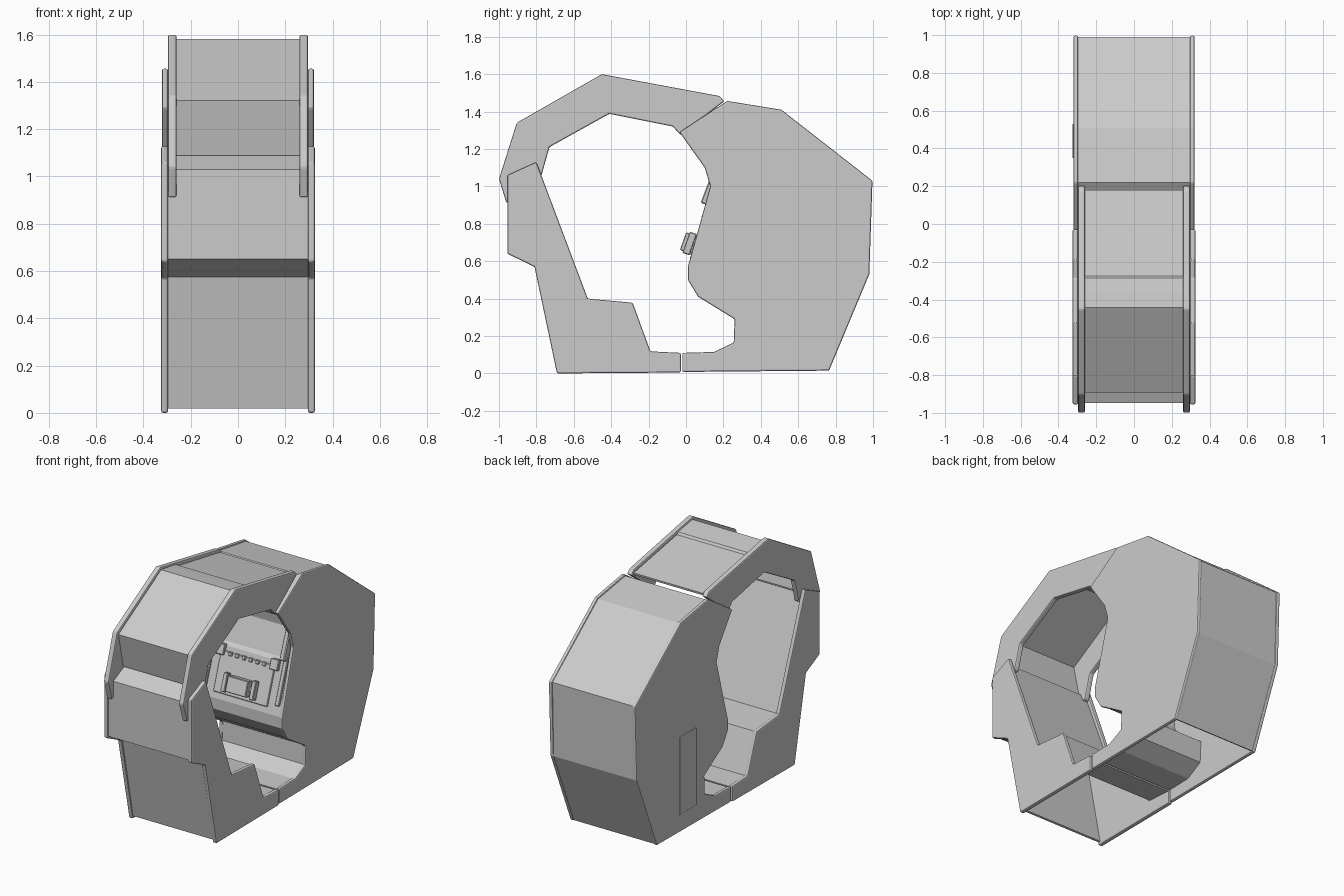
import bpy, bmesh, math

grey = bpy.data.materials.new("plain grey")
grey.diffuse_color = (0.6, 0.6, 0.6, 1)


def finish(name, bm):
    bmesh.ops.recalc_face_normals(bm, faces=bm.faces)
    me = bpy.data.meshes.new(name)
    bm.to_mesh(me)
    bm.free()
    me.materials.append(grey)
    ob = bpy.data.objects.new(name, me)
    bpy.context.collection.objects.link(ob)
    return ob


def bevel(ob, width, segments=2):
    m = ob.modifiers.new("bevel", "BEVEL")
    m.width, m.segments, m.limit_method = width, segments, "ANGLE"


def plate(name, profile, x0, x1, width=0.008):
    """Side plate: a (y, z) outline extruded from x0 to x1."""
    bm = bmesh.new()
    f = bm.faces.new([bm.verts.new((x0, y, z)) for y, z in profile])
    r = bmesh.ops.extrude_face_region(bm, geom=[f])
    vs = [v for v in r["geom"] if isinstance(v, bmesh.types.BMVert)]
    bmesh.ops.translate(bm, verts=vs, vec=(x1 - x0, 0, 0))
    ob = finish(name, bm)
    bevel(ob, width)
    return ob


def both_sides(name, profile, x0, x1):
    plate(name + "_right", profile, x0, x1)
    plate(name + "_left", profile, -x0, -x1)


def skin(name, path, half, thick=0.014):
    """Folded sheet: a (y, z) path stretched across the width."""
    bm = bmesh.new()
    rows = [[bm.verts.new((s * half, y, z)) for s in (-1, 1)] for y, z in path]
    for a, b in zip(rows, rows[1:]):
        bm.faces.new((a[0], a[1], b[1], b[0]))
    ob = finish(name, bm)
    m = ob.modifiers.new("thickness", "SOLIDIFY")
    m.thickness, m.offset, m.use_even_offset = thick, 0, True
    return ob


def box(name, loc, size, tilt=0.0, width=0.006):
    bm = bmesh.new()
    bmesh.ops.create_cube(bm, size=1)
    bmesh.ops.scale(bm, vec=size, verts=bm.verts)
    ob = finish(name, bm)
    ob.location = loc
    ob.rotation_euler.x = tilt
    bevel(ob, width, 1)
    return ob


def on_dash(name, x, z, size, out=0.0):
    """Box lying on the sloped dashboard."""
    y = 0.02 + (z - 0.57) * 0.355
    return box(name, (x, y - out, z), size, -0.34, 0.004)


# rear housing: side plates and folded skin with dashboard and footwell
rear = [(0.22, 1.457), (0.51, 1.41), (0.997, 1.03), (0.98, 0.53), (0.765, 0.015),
        (-0.02, 0.008), (-0.02, 0.11), (0.15, 0.115), (0.255, 0.165), (0.26, 0.29),
        (0.065, 0.41), (0.01, 0.50), (0.01, 0.57), (0.13, 1.0), (0.10, 1.10),
        (-0.035, 1.29)]
both_sides("rear_side_plate", rear, 0.296, 0.321)
skin("rear_housing_skin", [
    (0.755, 0.022), (0.968, 0.53), (0.982, 1.025), (0.505, 1.395), (0.22, 1.44),
    (-0.015, 1.285), (0.20, 1.20), (0.22, 1.08), (0.15, 0.90), (0.13, 0.88),
    (0.022, 0.57), (0.022, 0.50), (0.075, 0.42), (0.272, 0.295), (0.265, 0.16),
    (0.155, 0.10), (-0.018, 0.095)], 0.298)

# service hatch on the left side
plate("service_hatch", [(0.35, 0.13), (0.53, 0.13), (0.53, 0.65), (0.35, 0.65)],
      -0.319, -0.326, 0.003)

# front base: side plates and folded skin with seat and backrest
base = [(-0.955, 1.06), (-0.80, 1.13), (-0.525, 0.40), (-0.285, 0.378), (-0.19, 0.118),
        (-0.028, 0.11), (-0.028, 0.005), (-0.69, 0.0), (-0.81, 0.57), (-0.955, 0.64)]
both_sides("base_side_plate", base, 0.296, 0.325)
skin("base_and_seat_skin", [
    (-0.68, 0.02), (-0.795, 0.58), (-0.94, 0.655), (-0.94, 1.025), (-0.815, 1.085),
    (-0.545, 0.388), (-0.297, 0.365), (-0.20, 0.105), (-0.03, 0.095)], 0.298)

# canopy: two arch plates and folded roof
arch = [(0.205, 1.455), (0.18, 1.483), (-0.45, 1.60), (-0.905, 1.34), (-1.0, 1.04),
        (-0.96, 0.91), (-0.935, 0.92), (-0.90, 1.03), (-0.775, 1.05), (-0.73, 1.21),
        (-0.41, 1.388), (-0.07, 1.32), (-0.03, 1.275)]
both_sides("canopy_arch_plate", arch, 0.26, 0.296)
skin("canopy_roof", [
    (0.18, 1.455), (-0.28, 1.537), (-0.29, 1.552), (-0.355, 1.563), (-0.44, 1.575),
    (-0.885, 1.318), (-0.835, 1.09)], 0.265)

# controls on the dashboard
on_dash("control_panel", 0, 0.73, (0.40, 0.02, 0.26), 0.005)
on_dash("steering_block", 0, 0.695, (0.15, 0.075, 0.10), 0.045)
for s in (-1, 1):
    on_dash("grip", s * 0.105, 0.695, (0.03, 0.04, 0.12), 0.045)
    on_dash("grip_arm", s * 0.085, 0.695, (0.04, 0.025, 0.03), 0.04)
    on_dash("side_trim", s * 0.27, 0.78, (0.03, 0.03, 0.32), 0.005)
    box("screen_frame_side", (s * 0.265, 0.165, 1.03), (0.035, 0.08, 0.28), -0.36)
    on_dash("speaker", s * 0.20, 0.86, (0.06, 0.04, 0.07), 0.01)
for i in range(6):
    on_dash("button", -0.125 + i * 0.05, 0.845, (0.025, 0.03, 0.025), 0.01)
box("screen_frame_top", (0, 0.19, 1.17), (0.50, 0.05, 0.03), -0.36)
